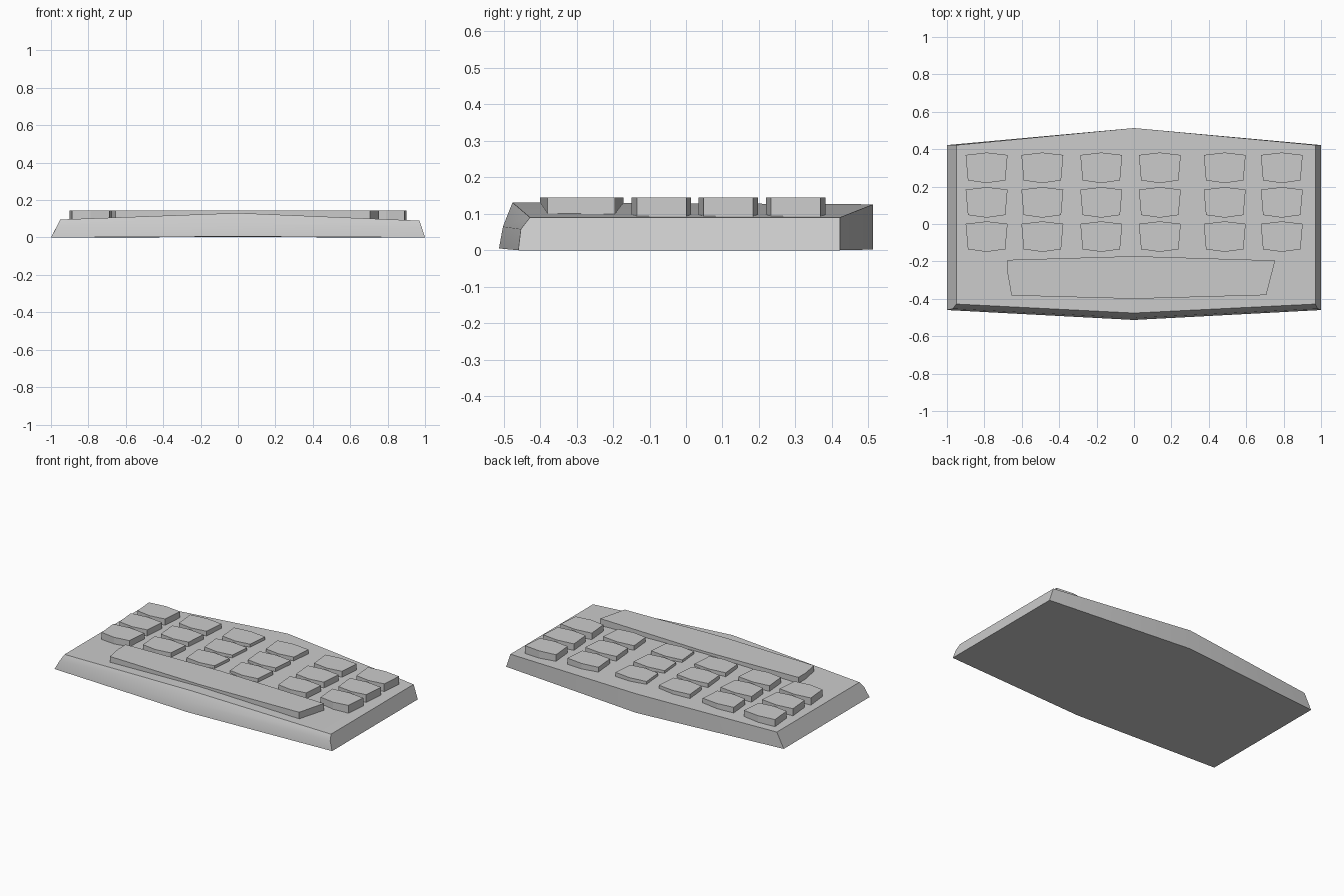
import bpy, bmesh

if "Cube" in bpy.data.objects:
    bpy.data.objects.remove(bpy.data.objects["Cube"])


def finish(name, bm):
    bmesh.ops.recalc_face_normals(bm, faces=bm.faces[:])
    mesh = bpy.data.meshes.new(name)
    bm.to_mesh(mesh)
    bm.free()
    obj = bpy.data.objects.new(name, mesh)
    bpy.context.collection.objects.link(obj)
    return obj


def loft(name, rings):
    """Skin matching rings of points and cap both ends."""
    bm = bmesh.new()
    loops = [[bm.verts.new(p) for p in ring] for ring in rings]
    n = len(rings[0])
    for a, b in zip(loops, loops[1:]):
        for i in range(n):
            j = (i + 1) % n
            bm.faces.new((a[i], a[j], b[j], b[i]))
    bm.faces.new(loops[0])
    bm.faces.new(loops[-1])
    return finish(name, bm)


def prism(name, outline, z0, z1):
    return loft(name, [[(x, y, z) for x, y in outline] for z in (z0, z1)])


# Case: side-view sections at left end, crowned middle and right end
def end_section(x_bottom, x_top, z_top):
    x_mid = x_bottom + (x_top - x_bottom) * 0.62
    return [(x_bottom, -0.460, 0), (x_mid, -0.453, 0.058), (x_top, -0.428, z_top),
            (x_top, 0.422, z_top), (x_bottom, 0.422, 0)]


middle = [(0, -0.513, 0.005), (0, -0.502, 0.065), (0, -0.476, 0.131),
          (0, 0.513, 0.126), (0, 0.513, 0.002)]
case = loft("keyboard_case", [end_section(-1, -0.95, 0.096), middle,
                              end_section(1, 0.97, 0.09)])
bpy.context.view_layer.objects.active = case
case.select_set(True)
bpy.ops.object.shade_smooth_by_angle(angle=0.52)

# Keys: six-sided caps with bowed front and back edges
KEY = [(-0.112, 0.068), (0, 0.081), (0.112, 0.068),
       (0.100, -0.068), (0, -0.082), (-0.100, -0.068)]
for r, cy in enumerate((0.301, 0.116, -0.067)):
    for c, cx in enumerate((-0.788, -0.490, -0.175, 0.138, 0.485, 0.790)):
        prism(f"key_row{r + 1}_col{c + 1}",
              [(cx + x, cy + y) for x, y in KEY], 0.09, 0.144)

# Space bar
prism("space_bar", [(-0.675, -0.192), (0, -0.172), (0.755, -0.195), (0.707, -0.380),
                    (0, -0.400), (-0.655, -0.382), (-0.675, -0.270)], 0.095, 0.144)
